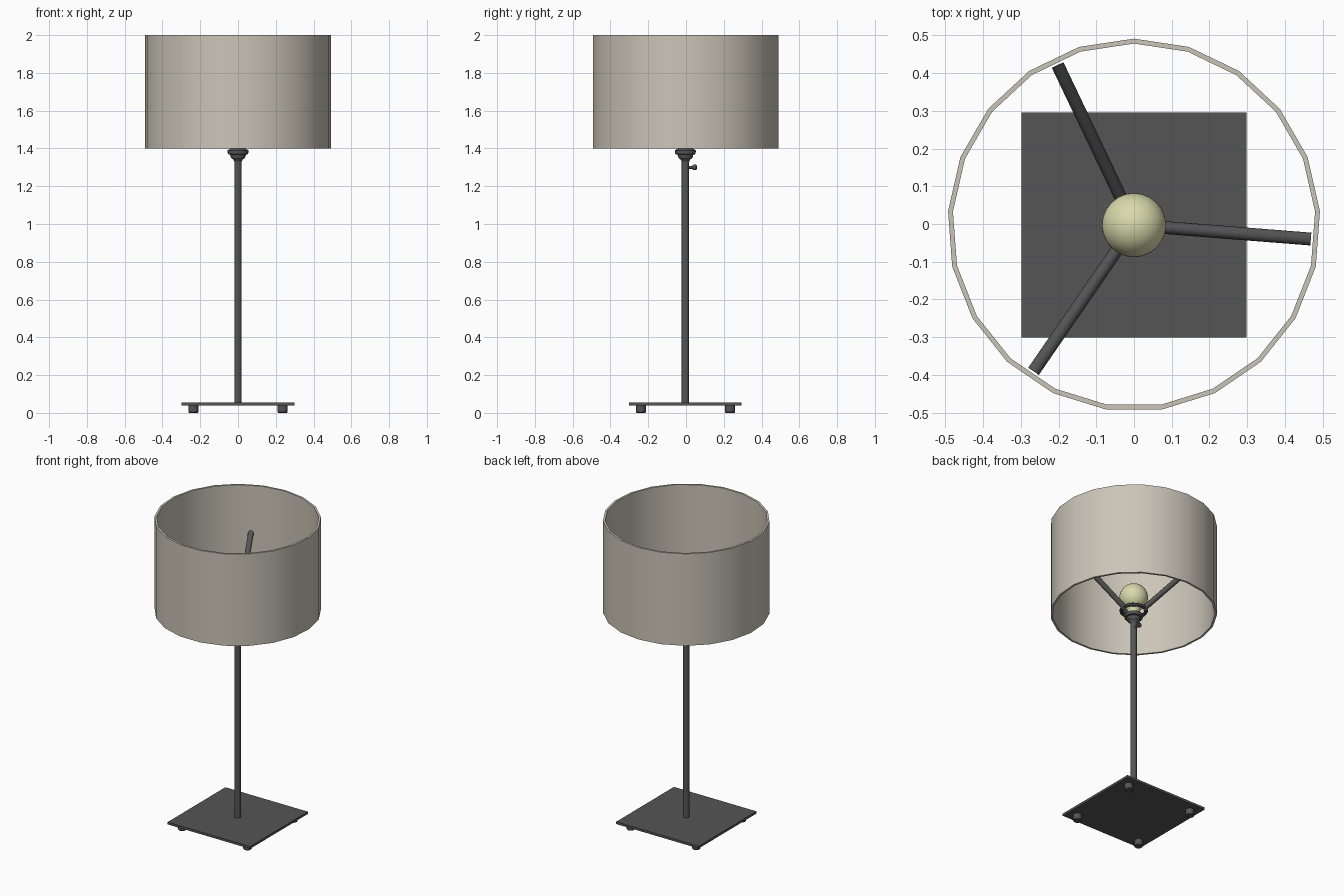
import bpy, bmesh
from math import sin, cos, pi, radians, sqrt
from mathutils import Matrix, Vector

if "Cube" in bpy.data.objects:
    bpy.data.objects.remove(bpy.data.objects["Cube"])

CY = -0.003  # depth offset that centres the 21-sided shade


def material(name, rgb):
    m = bpy.data.materials.new(name)
    m.diffuse_color = (*rgb, 1)
    m.use_nodes = True
    m.node_tree.nodes["Principled BSDF"].inputs["Base Color"].default_value = m.diffuse_color
    return m


METAL = material("dark_metal", (0.09, 0.09, 0.09))
FABRIC = material("shade_fabric", (0.60, 0.56, 0.48))
GLASS = material("bulb_glass", (0.69, 0.70, 0.41))


def finish(name, bm, mat, smooth=True):
    bmesh.ops.recalc_face_normals(bm, faces=bm.faces)
    me = bpy.data.meshes.new(name)
    bm.to_mesh(me)
    bm.free()
    me.materials.append(mat)
    ob = bpy.data.objects.new(name, me)
    ob.location.y = CY
    bpy.context.collection.objects.link(ob)
    if smooth:
        bpy.ops.object.select_all(action='DESELECT')
        bpy.context.view_layer.objects.active = ob
        ob.select_set(True)
        bpy.ops.object.shade_smooth_by_angle(angle=radians(35))
    return ob


def lathe(name, profile, sides, mat, matrix=Matrix(), closed=False):
    """Revolve (radius, height) points; start at +y. Ends capped or loop closed."""
    bm = bmesh.new()
    rings = [[bm.verts.new((r * sin(2 * pi * i / sides), r * cos(2 * pi * i / sides), z))
              for i in range(sides)] for r, z in profile]
    pairs = list(zip(rings, rings[1:]))
    if closed:
        pairs.append((rings[-1], rings[0]))
    else:
        bm.faces.new(rings[0])
        bm.faces.new(rings[-1])
    for a, b in pairs:
        for i in range(sides):
            j = (i + 1) % sides
            bm.faces.new((a[i], a[j], b[j], b[i]))
    bm.transform(matrix)
    return finish(name, bm, mat)


# Base plate and feet
bm = bmesh.new()
bmesh.ops.create_cube(bm, size=1, matrix=Matrix.Translation((0, 0, 0.0475))
                      @ Matrix.Diagonal((0.596, 0.596, 0.015, 1)))
finish("base_plate", bm, METAL, smooth=False)
for sx in (-1, 1):
    for sy in (-1, 1):
        lathe("foot", [(0.023, 0), (0.026, 0.004), (0.026, 0.041)], 16, METAL,
              Matrix.Translation((sx * 0.236, sy * 0.236, 0)))

# Pole and bulb socket
lathe("pole", [(0.0195, 0.05), (0.0195, 1.35)], 16, METAL)
lathe("socket", [(0.0195, 1.33), (0.024, 1.34), (0.037, 1.35), (0.042, 1.367),
                 (0.054, 1.37), (0.055, 1.39), (0.048, 1.395), (0.036, 1.40)],
      24, METAL)

# Switch knob on the back of the pole
lathe("switch_knob", [(0.008, 0.01), (0.008, 0.036), (0.013, 0.04), (0.015, 0.045),
                      (0.015, 0.056), (0.010, 0.06)], 12, METAL,
      Matrix.Translation((0, 0, 1.30)) @ Matrix.Rotation(-pi / 2, 4, 'X'))

# Bulb with neck
R, ZC = 0.085, 1.51
bulb = [(0.032, 1.39), (0.036, 1.42)]
bulb += [(R * cos(radians(a)), ZC + R * sin(radians(a))) for a in range(-55, 86, 10)]
lathe("bulb", bulb, 24, GLASS)

# Ring that carries the shade arms
ring = [(0.074 + 0.011 * cos(a * pi / 4), 1.42 + 0.011 * sin(a * pi / 4)) for a in range(8)]
lathe("arm_ring", ring, 24, METAL, closed=True)

# Three rising arms with vertical ends
r0, r1, z0, z1 = 0.068, 0.47, 1.42, 1.69
for k in range(3):
    bm = bmesh.new()
    ends = [[bm.verts.new((r, 0.017 * cos(i * pi / 6), z + 0.020 * sin(i * pi / 6)))
             for i in range(12)] for r, z in ((r0, z0), (r1, z1))]
    for i in range(12):
        j = (i + 1) % 12
        bm.faces.new((ends[0][i], ends[0][j], ends[1][j], ends[1][i]))
    bm.faces.new(ends[0])
    bm.faces.new(ends[1])
    bm.transform(Matrix.Rotation(radians(-4.5 + 120 * k), 4, 'Z'))
    finish("shade_arm", bm, METAL)

# Open drum shade, 21 sides
lathe("lamp_shade", [(0.494, 1.4), (0.494, 2.0), (0.481, 2.0), (0.481, 1.4)],
      21, FABRIC, closed=True)
